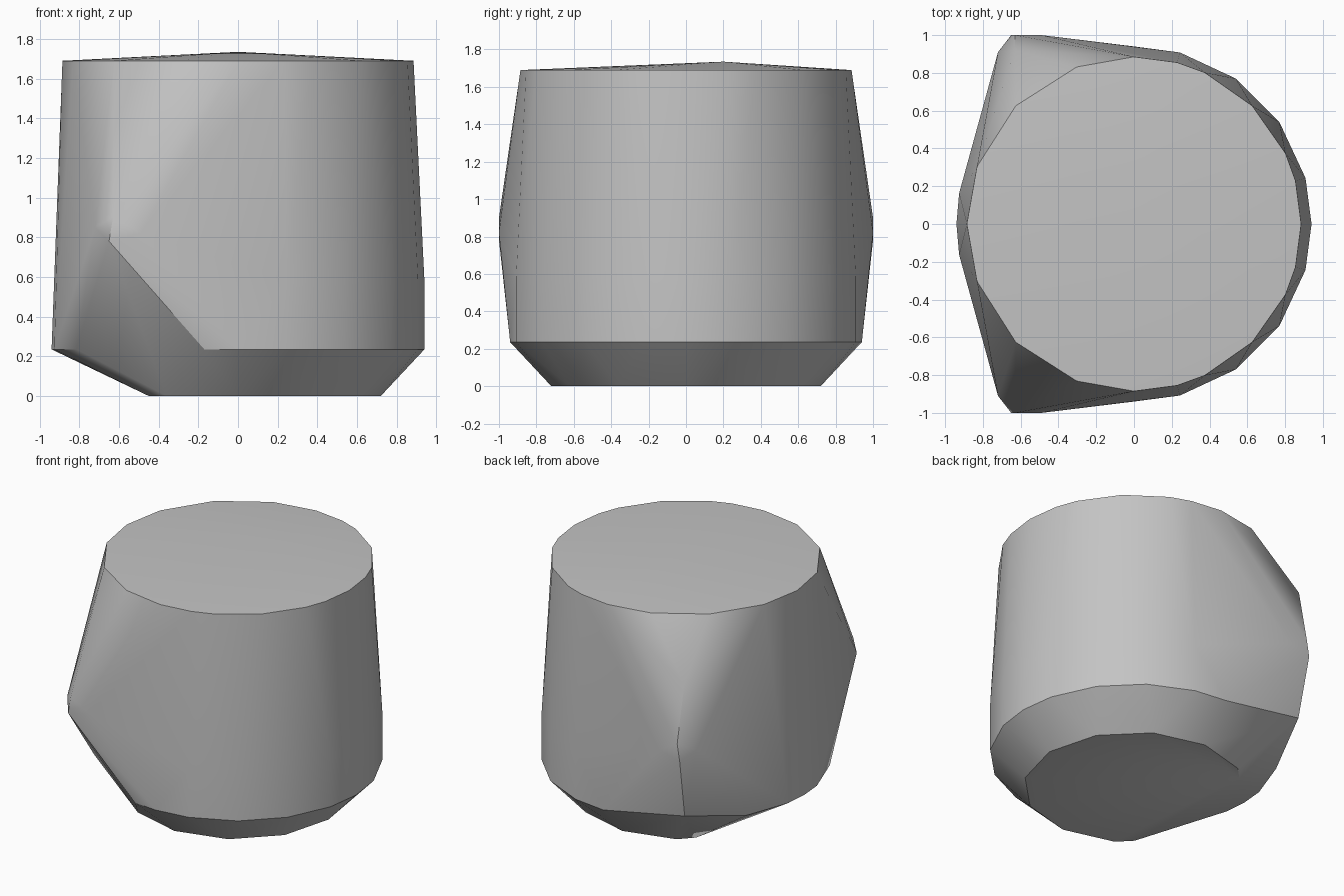
import bpy
import bmesh
from math import radians, sin, cos

cube = bpy.data.objects.get("Cube")
if cube:
    bpy.data.objects.remove(cube, do_unlink=True)


def ring(angles, radius, z):
    """Points of a circle at the given angles, mirrored front to back."""
    both = sorted({s * a for a in angles for s in (1, -1)})
    return [(radius * cos(radians(a)), radius * sin(radians(a)), z) for a in both]


def mirrored(points):
    return [(x, s * y, z) for x, y, z in points for s in (1, -1)]


side = [0, 15, 35, 55, 75]
points = [(0, 0.2, 1.735)]                                        # slight crown
points += ring([0, 15, 25, 45, 65, 75, 90, 110, 135, 160, 180], 0.885, 1.69)
points += ring(side, 0.94, 0.58)                                  # upright wall
points += ring(side + [90, 150, 170, 180], 0.94, 0.235)           # lower rim
points += ring([0, 30, 60, 90, 120], 0.72, 0)                     # base
points += mirrored([(-0.45, 0.53, 0)])                            # cut base edge
# Side bulges
points += mirrored([(-0.63, 1, 0.9), (-0.65, 1, 0.78),
                    (-0.49, 1, 0.82), (-0.72, 0.91, 0.85)])
points += [(-0.63, 0.92, 1.29), (-0.63, 0.915, 0.35),             # back corner ridge
           (-0.17, -0.925, 0.235)]                                # front rim end

# Shrink-wrapped solid body
bm = bmesh.new()
for p in points:
    bm.verts.new(p)
bmesh.ops.convex_hull(bm, input=bm.verts[:])
bmesh.ops.delete(bm, geom=[v for v in bm.verts if not v.link_faces], context='VERTS')
bmesh.ops.recalc_face_normals(bm, faces=bm.faces[:])
mesh = bpy.data.meshes.new("body")
bm.to_mesh(mesh)
bm.free()

body = bpy.data.objects.new("body", mesh)
bpy.context.collection.objects.link(body)

grey = bpy.data.materials.new("plain grey")
grey.use_nodes = True
colour = (0.55, 0.55, 0.55, 1)
grey.diffuse_color = colour
grey.node_tree.nodes["Principled BSDF"].inputs["Base Color"].default_value = colour
mesh.materials.append(grey)

bpy.ops.object.select_all(action='DESELECT')
body.select_set(True)
bpy.context.view_layer.objects.active = body
bpy.ops.object.shade_smooth_by_angle(angle=radians(30))
